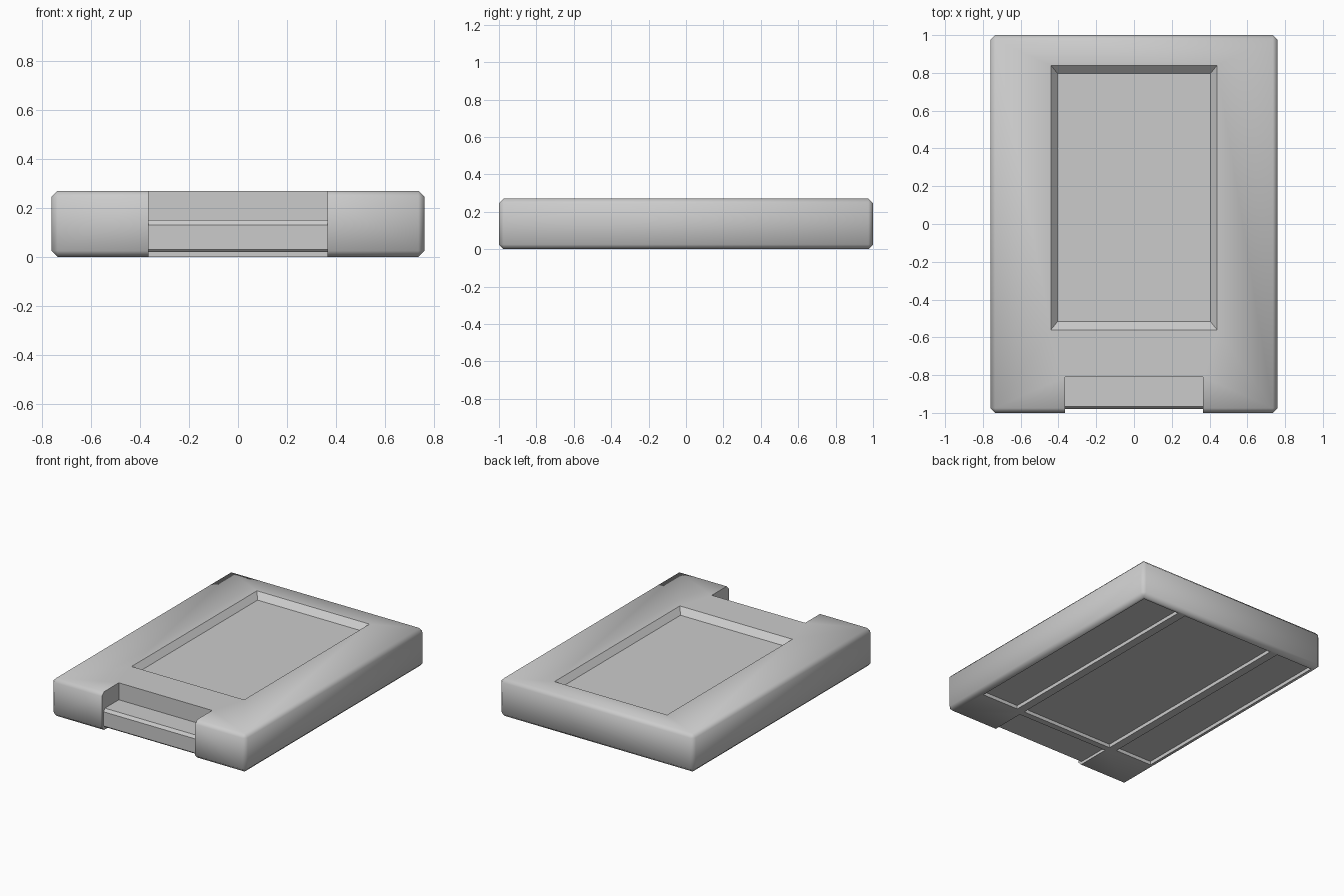
import bpy, bmesh, math
from mathutils import Vector

if "Cube" in bpy.data.objects:
    bpy.data.objects.remove(bpy.data.objects["Cube"])


def make_object(name, bm):
    bmesh.ops.recalc_face_normals(bm, faces=bm.faces[:])
    mesh = bpy.data.meshes.new(name)
    bm.to_mesh(mesh)
    bm.free()
    ob = bpy.data.objects.new(name, mesh)
    bpy.context.collection.objects.link(ob)
    return ob


def loft(bm, rings):
    """Closed solid through matching rings of points."""
    rows = [[bm.verts.new(p) for p in ring] for ring in rings]
    n = len(rows[0])
    for a, b in zip(rows, rows[1:]):
        for i in range(n):
            j = (i + 1) % n
            bm.faces.new((a[i], a[j], b[j], b[i]))
    bm.faces.new(rows[0][::-1])
    bm.faces.new(rows[-1])


def rect(x0, x1, y0, y1, z):
    return [(x0, y0, z), (x1, y0, z), (x1, y1, z), (x0, y1, z)]


def cut(target, name, rings):
    """Subtract a lofted solid from the target."""
    bm = bmesh.new()
    loft(bm, rings)
    cutter = make_object(name, bm)
    cutter.hide_render = True
    mod = target.modifiers.new(name, 'BOOLEAN')
    mod.operation = 'DIFFERENCE'
    mod.solver = 'EXACT'
    mod.object = cutter
    bpy.context.view_layer.objects.active = target
    bpy.ops.object.modifier_apply(modifier=mod.name)
    bpy.data.objects.remove(cutter)


# Chamfered slab body, smooth across the chamfers
bm = bmesh.new()
loft(bm, [rect(-.76, .76, -1, 1, 0), rect(-.76, .76, -1, 1, .27)])
bmesh.ops.bevel(bm, geom=bm.edges[:], offset=.025, segments=1, affect='EDGES')
body = make_object("cartridge_body", bm)
bpy.context.view_layer.objects.active = body
body.select_set(True)
bpy.ops.object.shade_smooth_by_angle(angle=math.radians(60))

# Label recess on top, with sloping walls that reach the surface at x .44, y -.56 / .84
cut(body, "label_recess", [
    rect(-.405, .405, -.517, .797, .23),
    rect(-.44, .44, -.56, .84, .27),
    rect(-.44, .44, -.56, .84, .40)])

# Front notch: step, chamfered lip and shallow channel underneath
profile = [(-1.1, .4), (-.81, .4), (-.81, .15), (-.965, .15), (-.98, .13),
           (-.98, .03), (-.97, .02), (-.73, .02), (-.73, -.1), (-1.1, -.1)]
cut(body, "front_notch", [[(x, y, z) for y, z in profile] for x in (-.365, .365)])

# Three long recesses on the underside
for x0, x1 in ((-.715, -.425), (-.365, .365), (.425, .715)):
    cut(body, "underside_recess", [rect(x0, x1, -.685, .955, z) for z in (-.1, .025)])
